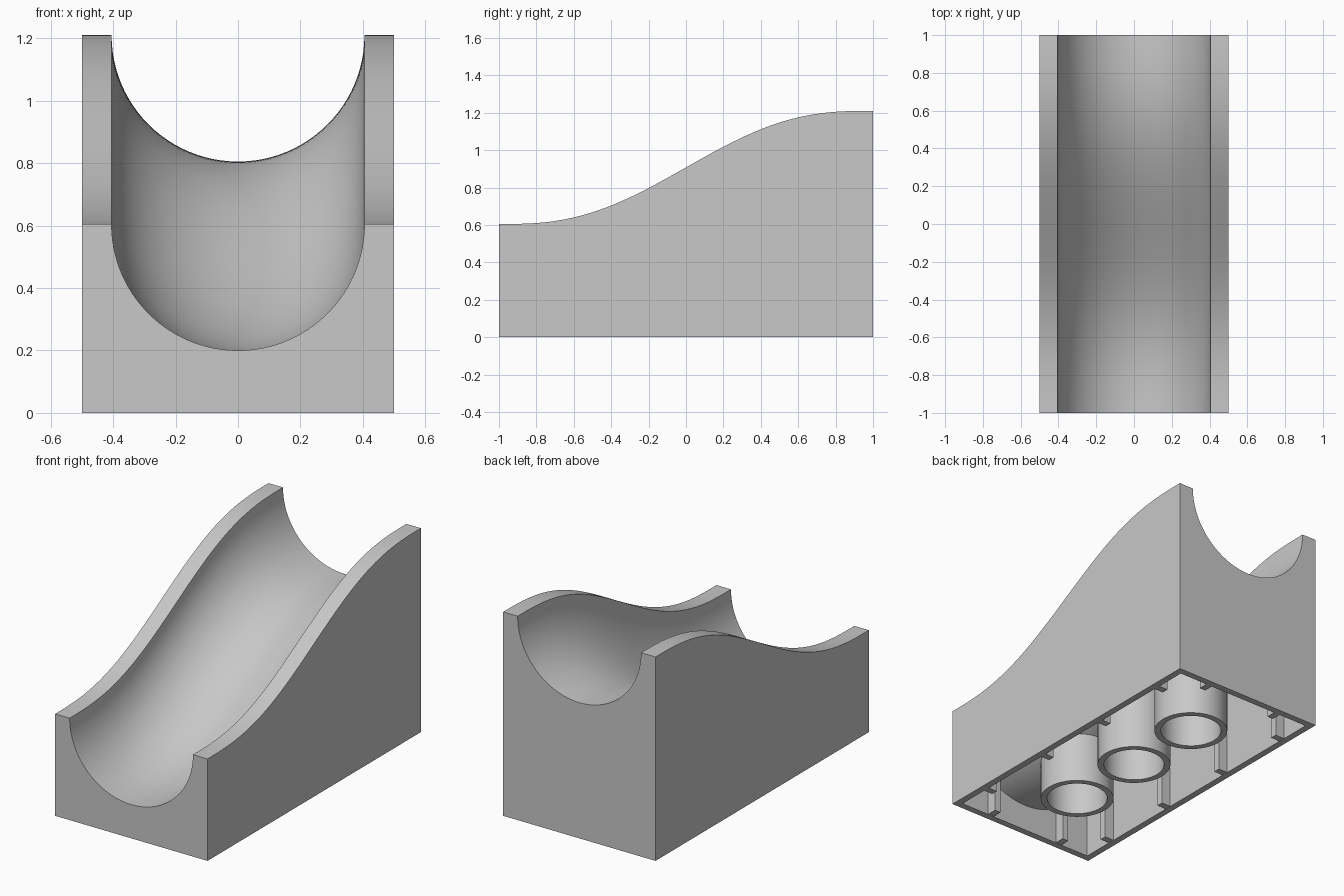
import bpy, bmesh
from math import sin, cos, pi, sqrt, asin

if "Cube" in bpy.data.objects:
    bpy.data.objects.remove(bpy.data.objects["Cube"], do_unlink=True)

HALF_W, HALF_L, WALL = 0.5, 1.0, 0.04
TROUGH_R, SHELL_R = 0.405, 0.445
LOW, RISE = 0.605, 0.605

grey = bpy.data.materials.new("light_grey")
grey.use_nodes = True
grey.diffuse_color = (0.58, 0.58, 0.58, 1)
grey.node_tree.nodes["Principled BSDF"].inputs["Base Color"].default_value = (0.58, 0.58, 0.58, 1)


def rim_height(y):
    """Smooth S-curve of the top rim along the length."""
    u = min(max((y + HALF_L) / (2 * HALF_L), 0), 1)
    return LOW + RISE * u ** 3 * (10 - 15 * u + 6 * u * u)


def ceiling(x, y):
    """Height of the underside of the trough."""
    return rim_height(y) - max(0.05, sqrt(max(0, SHELL_R ** 2 - x * x)))


def make_object(name, bm):
    bmesh.ops.recalc_face_normals(bm, faces=bm.faces)
    mesh = bpy.data.meshes.new(name)
    bm.to_mesh(mesh)
    bm.free()
    obj = bpy.data.objects.new(name, mesh)
    bpy.context.collection.objects.link(obj)
    mesh.materials.append(grey)
    return obj


def shade(obj):
    bpy.ops.object.select_all(action="DESELECT")
    obj.select_set(True)
    bpy.context.view_layer.objects.active = obj
    bpy.ops.object.shade_smooth_by_angle(angle=pi / 6)


def loft(name, half_w, half_l, floor, radius, drop, steps=56, arc=48):
    """Sweep a block section with a round channel along the S-curve."""
    bm = bmesh.new()
    start = asin(drop / radius)
    rings = []
    for i in range(steps + 1):
        y = -half_l + 2 * half_l * i / steps
        h = rim_height(y)
        pts = [(-half_w, floor), (-half_w, h - drop)]
        for k in range(arc + 1):
            a = start + (pi - 2 * start) * k / arc
            pts.append((-radius * cos(a), h - radius * sin(a)))
        pts += [(half_w, h - drop), (half_w, floor)]
        rings.append([bm.verts.new((x, y, z)) for x, z in pts])
    n = len(rings[0])
    for r, s in zip(rings, rings[1:]):
        for k in range(n):
            bm.faces.new((r[k], r[(k + 1) % n], s[(k + 1) % n], s[k]))
    bm.faces.new(rings[0])
    bm.faces.new(rings[-1][::-1])
    return make_object(name, bm)


# Block with the channel on top, hollowed from below
body = loft("slide_block", HALF_W, HALF_L, 0, TROUGH_R, 0)
cavity = loft("cavity_cutter", HALF_W - WALL, HALF_L - WALL, -0.1, SHELL_R, 0.05)
cavity.hide_render = True
cut = body.modifiers.new("hollow", "BOOLEAN")
cut.operation, cut.solver, cut.object = "DIFFERENCE", "EXACT", cavity
bpy.context.view_layer.objects.active = body
bpy.ops.object.modifier_apply(modifier=cut.name)
bpy.data.objects.remove(cavity, do_unlink=True)
shade(body)


# Three round tubes under the channel
def tube(name, cy, outer=0.206, inner=0.17, sides=48):
    bm = bmesh.new()
    loops = []
    for r, top in ((outer, False), (outer, True), (inner, True), (inner, False)):
        ring = []
        for k in range(sides):
            a = 2 * pi * k / sides
            x, y = r * cos(a), cy + r * sin(a)
            ring.append(bm.verts.new((x, y, ceiling(x, y) + 0.01 if top else 0)))
        loops.append(ring)
    for i in range(4):
        p, q = loops[i], loops[(i + 1) % 4]
        for k in range(sides):
            j = (k + 1) % sides
            bm.faces.new((p[k], p[j], q[j], q[k]))
    shade(make_object(name, bm))


for name, cy in (("front_tube", -0.5), ("middle_tube", 0), ("back_tube", 0.5)):
    tube(name, cy)


# Small grip ribs on the inside of the walls
def rib(name, x, y, size_x, size_y):
    bm = bmesh.new()
    bmesh.ops.create_cube(bm, size=1)
    for v in bm.verts:
        top = v.co.z > 0
        v.co.x = x + v.co.x * size_x
        v.co.y = y + v.co.y * size_y
        v.co.z = ceiling(v.co.x, v.co.y) + 0.01 if top else 0.001
    make_object(name, bm)


REACH = 0.08
for side, sx in (("left", 1), ("right", -1)):
    for i in range(4):
        rib(f"{side}_rib_{i + 1}", sx * (HALF_W - 0.06), -0.75 + 0.5 * i, REACH, WALL)
    for end, sy in (("front", -1), ("back", 1)):
        rib(f"{end}_{side}_rib", sx * 0.25, sy * (HALF_L - 0.06), WALL, REACH)
